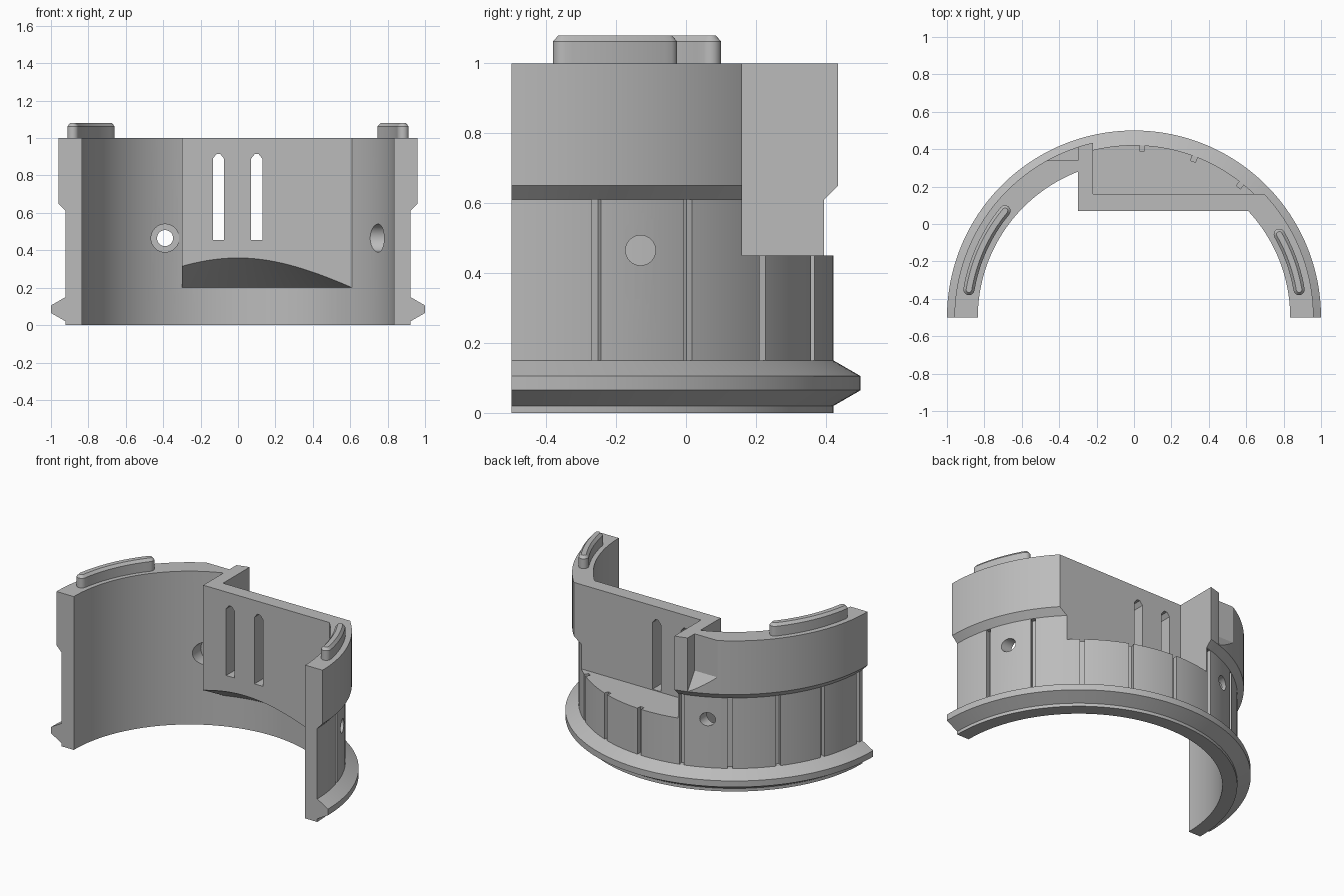
import bpy, bmesh, math
from mathutils import Vector

if "Cube" in bpy.data.objects:
    bpy.data.objects.remove(bpy.data.objects["Cube"])

AXIS_Y = -0.5      # the half ring is swept about the line x = 0, y = AXIS_Y
R_IN, R_BODY, R_BAND = 0.835, 0.922, 0.96

grey = bpy.data.materials.new("plain_grey")
grey.use_nodes = True
grey.diffuse_color = (0.5, 0.5, 0.5, 1)
grey.node_tree.nodes["Principled BSDF"].inputs["Base Color"].default_value = (0.5, 0.5, 0.5, 1)


def loft(name, rings):
    """Closed solid through a list of point rings, capped at both ends."""
    bm = bmesh.new()
    loops = [[bm.verts.new(p) for p in ring] for ring in rings]
    n = len(loops[0])
    for a, b in zip(loops, loops[1:]):
        for i in range(n):
            j = (i + 1) % n
            bm.faces.new((a[i], a[j], b[j], b[i]))
    bm.faces.new(loops[0])
    bm.faces.new(loops[-1])
    bmesh.ops.recalc_face_normals(bm, faces=bm.faces)
    mesh = bpy.data.meshes.new(name)
    bm.to_mesh(mesh)
    bm.free()
    mesh.materials.append(grey)
    obj = bpy.data.objects.new(name, mesh)
    bpy.context.collection.objects.link(obj)
    return obj


def polar(r, angle, z):
    return Vector((r * math.cos(angle), AXIS_Y + r * math.sin(angle), z))


def half_turn(name, profile, steps=96):
    return loft(name, [[polar(r, math.pi * i / steps, z) for r, z in profile]
                       for i in range(steps + 1)])


def box(name, x, y, z):
    return loft(name, [[(x[0], y[0], h), (x[1], y[0], h), (x[1], y[1], h), (x[0], y[1], h)]
                       for h in z])


def combine(target, other, operation):
    """Apply a boolean and drop the helper."""
    mod = target.modifiers.new(operation, 'BOOLEAN')
    mod.operation, mod.object, mod.solver = operation, other, 'EXACT'
    bpy.context.view_layer.objects.active = target
    bpy.ops.object.modifier_apply(modifier=mod.name)
    bpy.data.objects.remove(other)


def smooth(obj):
    bpy.ops.object.select_all(action='DESELECT')
    obj.select_set(True)
    bpy.context.view_layer.objects.active = obj
    bpy.ops.object.shade_smooth_by_angle(angle=math.radians(25))


# Half ring with bottom flange and thicker upper band
shell = half_turn("half_ring_shell", [
    (R_IN, 0), (R_BODY, 0), (R_BODY, 0.02), (1, 0.065), (1, 0.105), (R_BODY, 0.15),
    (R_BODY, 0.61), (R_BAND, 0.65), (R_BAND, 1), (R_IN, 1)])

# Inner housing with a conical underside
housing = half_turn("housing", [(0.4, 0.461), (0.88, 0.173), (0.88, 1), (0.4, 1)])
combine(housing, box("housing_limit", (-0.3, 1.2), (0.07, 0.8), (0, 1.2)), 'INTERSECT')
combine(shell, housing, 'UNION')

# Rear pocket, open at the back and top
combine(shell, box("pocket", (-0.22, 1.2), (0.16, 0.8), (0.45, 1.2)), 'DIFFERENCE')

# Flat notch with a sloped floor beside the pocket wall
notch = [(0.34, 0.76), (0.34, 1.2), (0.6, 1.2), (0.6, 0.4), (0.575, 0.4)]
combine(shell, loft("notch", [[(x, y, z) for y, z in notch] for x in (-0.6, -0.3)]), 'DIFFERENCE')

# Vertical grooves around the body
for k in range(10):
    a = math.radians(15.3 + 18 * k)
    out = Vector((math.cos(a), math.sin(a), 0))
    side = Vector((-out.y, out.x, 0)) * 0.014
    near, far = polar(0.892, a, 0), polar(0.99, a, 0)
    plan = [near - side, far - side, far + side, near + side]
    top = 0.61
    groove = loft("groove", [[p + Vector((0, 0, z)) for p in plan] for z in (0.15, top)])
    combine(shell, groove, 'DIFFERENCE')

# Two slots with pointed tops through the housing wall
for x in (-0.105, 0.1):
    outline = [(-0.03, 0.455), (0.03, 0.455), (0.03, 0.89), (0.01, 0.915),
               (-0.01, 0.915), (-0.03, 0.89)]
    combine(shell, loft("slot", [[(x + u, y, z) for u, z in outline] for y in (0, 0.25)]),
            'DIFFERENCE')


# Counterbored screw holes, one facing back and one facing left
def hole(steps, place):
    rings = [[place(d, r * math.cos(t), 0.465 + r * math.sin(t))
              for t in (math.tau * i / 32 for i in range(32))] for d, r in steps]
    combine(shell, loft("screw_hole", rings), 'DIFFERENCE')


hole([(0.1, 0.075), (0.28, 0.075), (0.28, 0.043), (0.6, 0.043)],
     lambda d, u, z: (-0.39 + u, d, z))
hole([(0.65, 0.075), (0.785, 0.075), (0.785, 0.043), (1.1, 0.043)],
     lambda d, u, z: (d, -0.13 + u, z))
smooth(shell)


# Curved locating tabs on the top rim
def tab(name, start, end, r=0.895):
    a0, a1 = math.radians(start), math.radians(end)
    n = 16

    def outline(h, z):
        span = [a0 + (a1 - a0) * i / n for i in range(n + 1)]
        pts = [polar(r + h, a, z) for a in span]
        for tip, turn in ((a1, 0), (a0, math.pi)):
            c = polar(r, tip, z)
            for i in range(1, 8):
                t = tip + turn + math.pi * i / 8
                pts.append(c + Vector((math.cos(t), math.sin(t), 0)) * h)
            if turn == 0:
                pts += [polar(r - h, a, z) for a in reversed(span)]
        return pts

    smooth(loft(name, [outline(0.03, 0.98), outline(0.03, 1.063), outline(0.015, 1.08)]))


tab("left_rim_tab", 9.6, 29.8)
tab("right_rim_tab", 140.4, 170.4)
